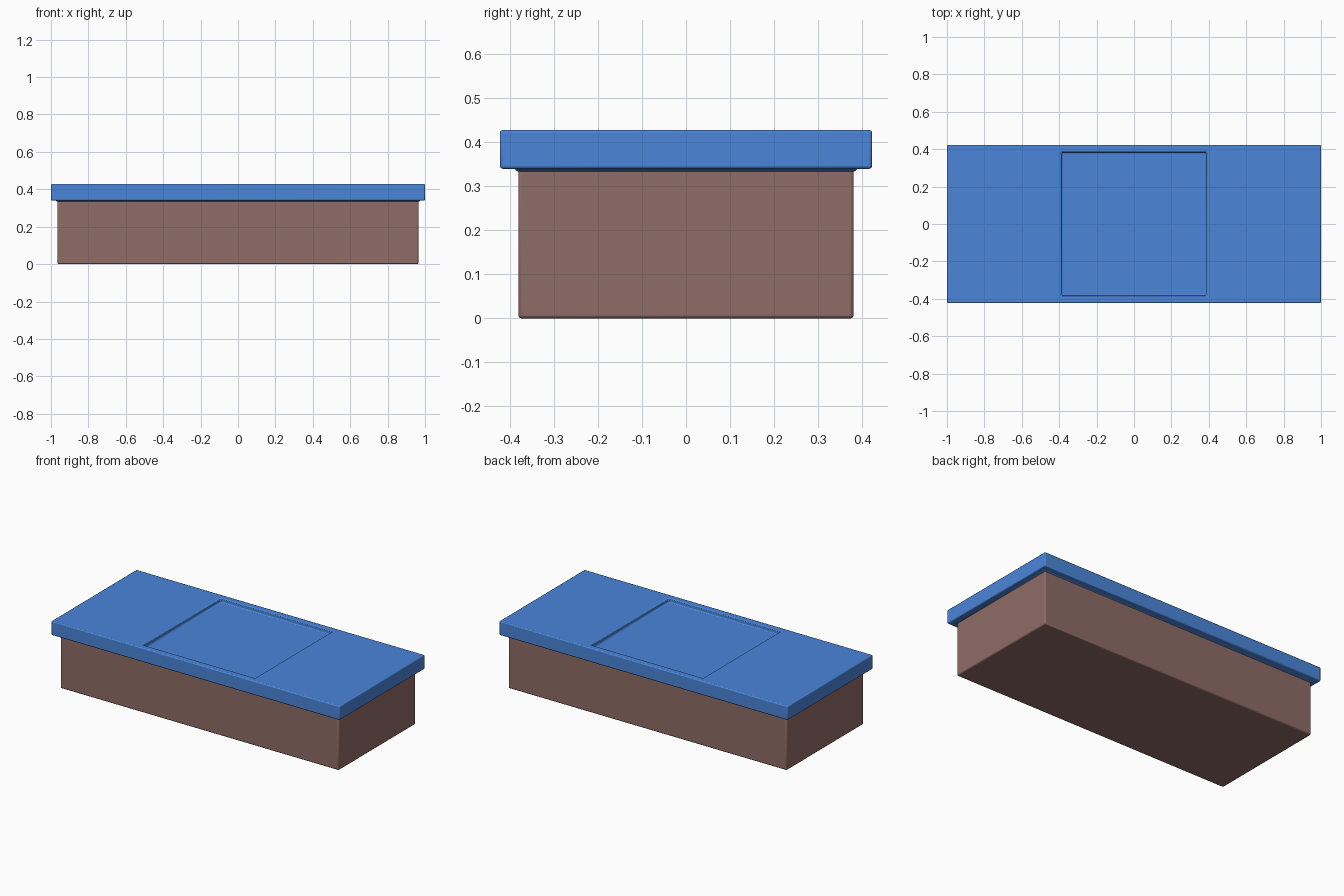
import bpy
import bmesh

if "Cube" in bpy.data.objects:
    bpy.data.objects.remove(bpy.data.objects["Cube"])


def material(name, color):
    m = bpy.data.materials.new(name)
    m.diffuse_color = (*color, 1)
    m.use_nodes = True
    m.node_tree.nodes["Principled BSDF"].inputs["Base Color"].default_value = m.diffuse_color
    return m


def box(hx, hy, z0, z1):
    bm = bmesh.new()
    bmesh.ops.create_cube(bm, size=2)
    for v in bm.verts:
        v.co = (v.co.x * hx, v.co.y * hy, z1 if v.co.z > 0 else z0)
    bm.normal_update()
    return bm


def cap(bm, sign):
    return next(f for f in bm.faces if f.normal.z * sign > 0.9)


def step(bm, face, hx, hy, z):
    # Inset a rectangular face, then place the inner loop at a new size and height
    bmesh.ops.inset_region(bm, faces=[face], thickness=0.01)
    for v in face.verts:
        v.co = (hx if v.co.x > 0 else -hx, hy if v.co.y > 0 else -hy, z)


def finish(bm, name, mat, bevel):
    bmesh.ops.recalc_face_normals(bm, faces=bm.faces)
    me = bpy.data.meshes.new(name)
    bm.to_mesh(me)
    bm.free()
    me.materials.append(mat)
    ob = bpy.data.objects.new(name, me)
    bpy.context.collection.objects.link(ob)
    mod = ob.modifiers.new("rounded_edges", 'BEVEL')
    mod.width = bevel
    mod.segments = 2
    mod.limit_method = 'ANGLE'
    mod.angle_limit = 1.0
    bpy.ops.object.select_all(action='DESELECT')
    ob.select_set(True)
    bpy.context.view_layer.objects.active = ob
    bpy.ops.object.shade_smooth_by_angle(angle=0.9)


brown = material("brown", (0.275, 0.15, 0.133))
blue = material("blue", (0.07, 0.235, 0.70))

# Box body
finish(box(0.965, 0.381, 0, 0.34), "box_body", brown, 0.007)

# Lid with a square recess on top and a small sloped lip underneath
lid = box(1.0, 0.423, 0.34, 0.428)
top, bottom = cap(lid, 1), cap(lid, -1)
step(lid, top, 0.388, 0.384, 0.428)
step(lid, top, 0.387, 0.383, 0.402)
step(lid, bottom, 0.974, 0.390, 0.34)
step(lid, bottom, 0.967, 0.383, 0.334)
finish(lid, "lid", blue, 0.006)
